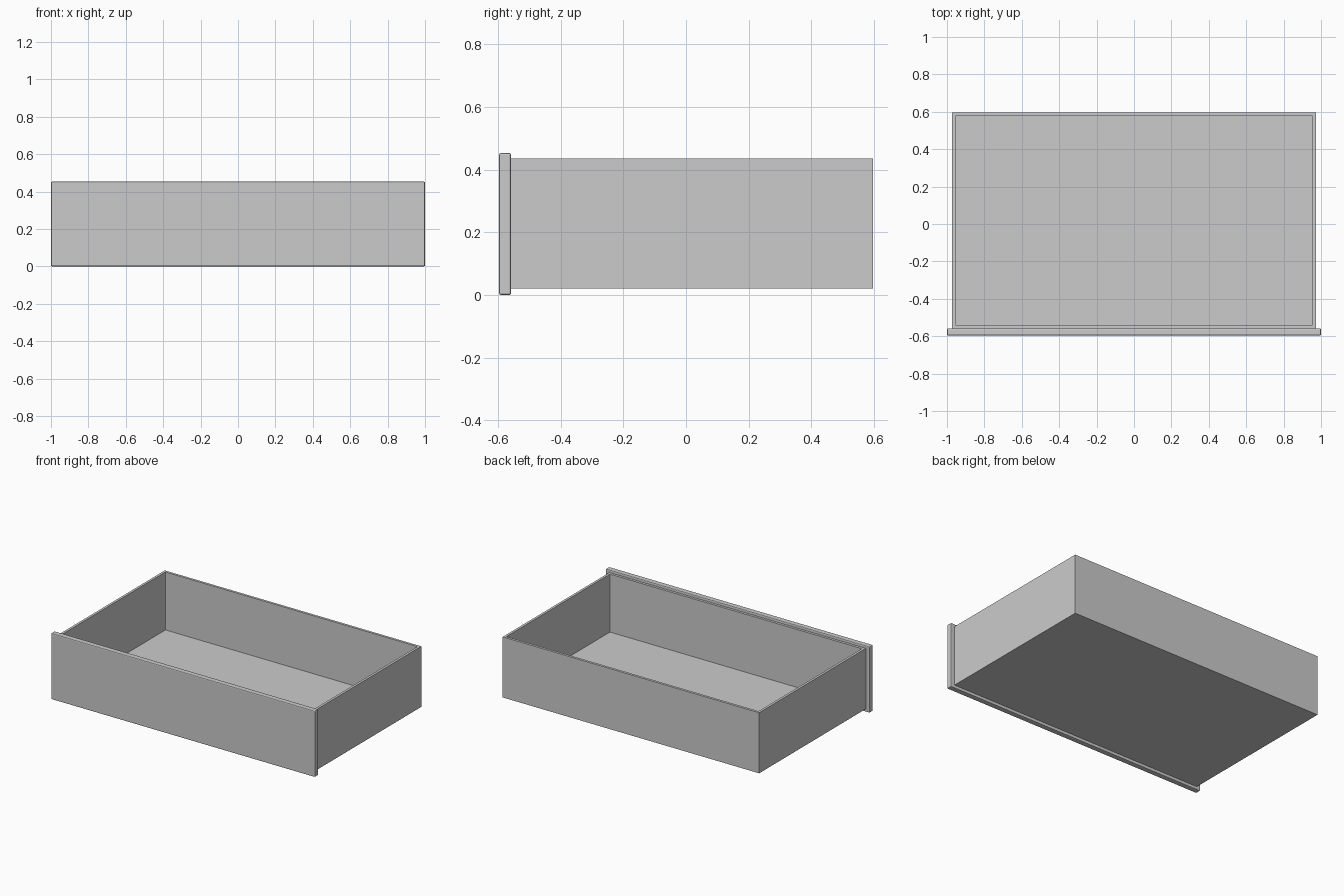
import bpy
import bmesh
from mathutils import Vector

cube = bpy.data.objects.get("Cube")
if cube:
    bpy.data.objects.remove(cube, do_unlink=True)

# One plain grey for the whole drawer
grey = bpy.data.materials.new("light_grey")
grey.use_nodes = True
colour = (0.6, 0.6, 0.6, 1)
grey.diffuse_color = colour
grey.node_tree.nodes["Principled BSDF"].inputs["Base Color"].default_value = colour


def box_mesh(low, high):
    """Return a bmesh box spanning two opposite corners."""
    low, high = Vector(low), Vector(high)
    bm = bmesh.new()
    bmesh.ops.create_cube(bm, size=1)
    bmesh.ops.scale(bm, vec=high - low, verts=bm.verts)
    bmesh.ops.translate(bm, vec=(low + high) / 2, verts=bm.verts)
    return bm


def add_object(name, bm):
    bmesh.ops.recalc_face_normals(bm, faces=bm.faces)
    mesh = bpy.data.meshes.new(name)
    bm.to_mesh(mesh)
    bm.free()
    mesh.materials.append(grey)
    obj = bpy.data.objects.new(name, mesh)
    bpy.context.collection.objects.link(obj)
    return obj


# Front panel with softly rounded edges
panel = add_object("front_panel", box_mesh((-1, -0.596, 0), (1, -0.558, 0.453)))
bevel = panel.modifiers.new("rounded_edges", "BEVEL")
bevel.width = 0.006
bevel.segments = 2

# Drawer tray: inset the top face for the rim, then push the middle down to the floor
wall, floor_z = 0.024, 0.038
tray = box_mesh((-0.972, -0.558, 0.02), (0.972, 0.596, 0.435))
tray.normal_update()
top = max(tray.faces, key=lambda f: f.calc_center_median().z)
bmesh.ops.inset_region(tray, faces=[top], thickness=wall)
pushed = bmesh.ops.extrude_discrete_faces(tray, faces=[top])["faces"][0]
for vert in pushed.verts:
    vert.co.z = floor_z

# Slightly eased inner vertical corners
inner = [e for e in tray.edges
         if abs(e.verts[0].co.z - e.verts[1].co.z) > 0.1
         and all(abs(v.co.x) < 0.96 for v in e.verts)]
bmesh.ops.bevel(tray, geom=inner, offset=0.006, segments=2, profile=0.5, affect="EDGES")
add_object("drawer_tray", tray)
